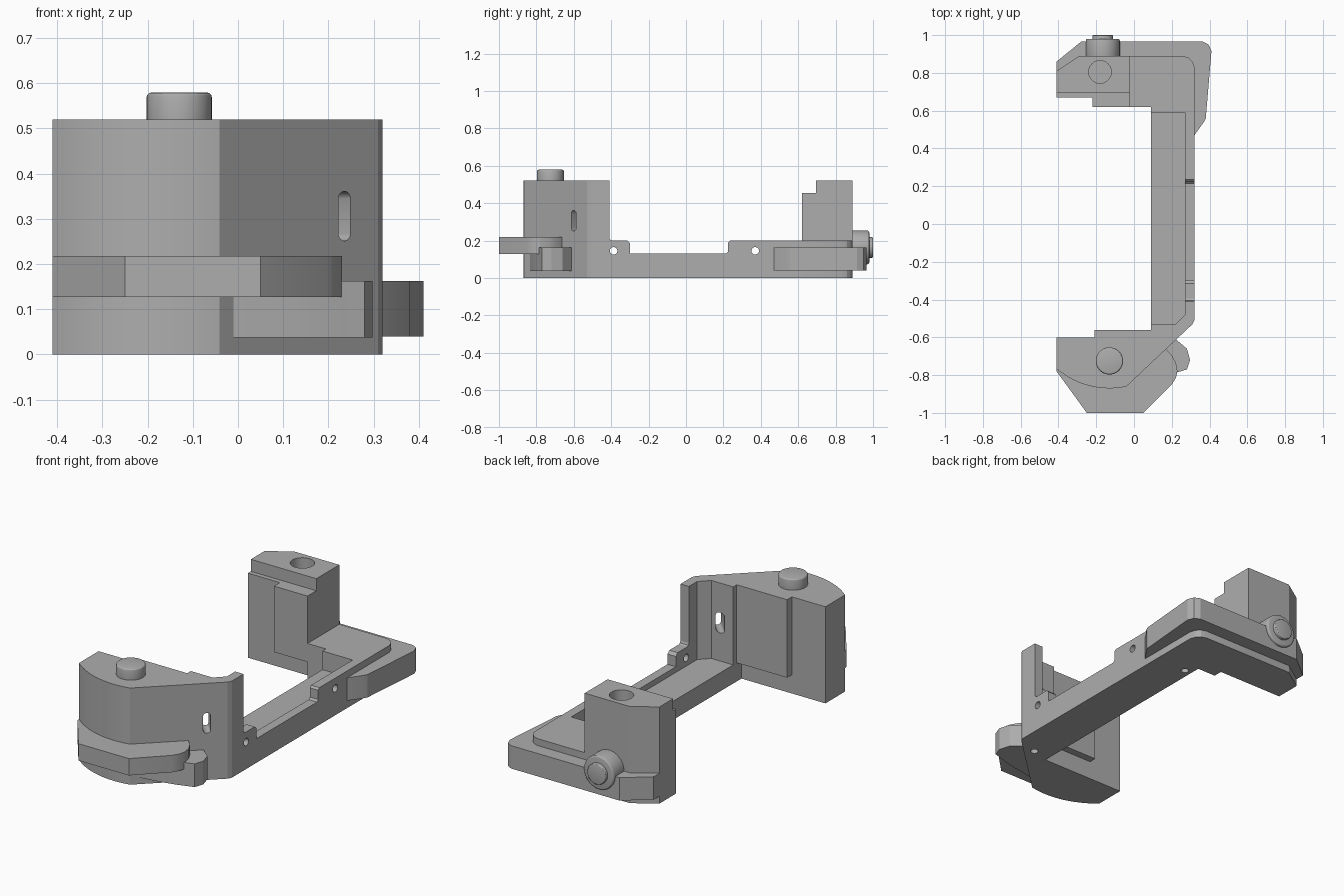
import bpy, bmesh, math
from mathutils import Vector, Matrix

cube = bpy.data.objects.get("Cube")
if cube:
    bpy.data.objects.remove(cube, do_unlink=True)

grey = bpy.data.materials.new("plain grey")
grey.use_nodes = True
COLOUR = (0.42, 0.42, 0.42, 1)
grey.diffuse_color = COLOUR
grey.node_tree.nodes["Principled BSDF"].inputs["Base Color"].default_value = COLOUR


def finish(name, bm):
    bmesh.ops.recalc_face_normals(bm, faces=bm.faces)
    mesh = bpy.data.meshes.new(name)
    bm.to_mesh(mesh)
    bm.free()
    mesh.materials.append(grey)
    ob = bpy.data.objects.new(name, mesh)
    bpy.context.collection.objects.link(ob)
    return ob


def prism(name, outline, low, high, axis="z"):
    """Extrude an outline: (x, y) along z, or (y, z) along x."""
    bm = bmesh.new()
    place = (lambda a, b, c: (a, b, c)) if axis == "z" else (lambda a, b, c: (c, a, b))
    face = bm.faces.new([bm.verts.new(place(a, b, low)) for a, b in outline])
    ext = bmesh.ops.extrude_face_region(bm, geom=[face])
    verts = [v for v in ext["geom"] if isinstance(v, bmesh.types.BMVert)]
    bmesh.ops.translate(bm, verts=verts, vec=place(0, 0, high - low))
    return finish(name, bm)


def box(name, x0, x1, y0, y1, z0, z1):
    return prism(name, [(x0, y0), (x1, y0), (x1, y1), (x0, y1)], z0, z1)


def cylinder(name, centre, radius, depth, direction=(0, 0, 1), bevel=0):
    bm = bmesh.new()
    turn = Vector(direction).to_track_quat("Z", "Y").to_matrix().to_4x4()
    bmesh.ops.create_cone(bm, cap_ends=True, segments=48, radius1=radius, radius2=radius,
                          depth=depth, matrix=Matrix.Translation(centre) @ turn)
    if bevel:
        rims = [e for e in bm.edges if any(len(f.verts) > 4 for f in e.link_faces)]
        bmesh.ops.bevel(bm, geom=rims, offset=bevel, segments=3, profile=0.5, affect="EDGES")
    return finish(name, bm)


def cut(ob, *cutters):
    for c in cutters:
        c.hide_render = True
        mod = ob.modifiers.new("cut", "BOOLEAN")
        mod.operation, mod.solver, mod.object = "DIFFERENCE", "EXACT", c
    graph = bpy.context.evaluated_depsgraph_get()
    mesh = bpy.data.meshes.new_from_object(ob.evaluated_get(graph))
    ob.modifiers.clear()
    ob.data = mesh
    for c in cutters:
        bpy.data.objects.remove(c, do_unlink=True)


# Front tower with rounded nose, diagonal side and thin return wall
nose = []
start, end = math.radians(229.5), math.radians(282)
for i in range(17):
    a = start + (end - start) * i / 16
    nose.append((-0.13 + 0.43 * math.cos(a), -0.44 + 0.43 * math.sin(a)))
nose[0] = (-0.41, nose[0][1])
front_tower = prism("front_tower", [(-0.41, -0.6)] + nose + [
    (0.31, -0.53), (0.32, -0.51), (0.32, -0.41), (0.27, -0.41), (0.27, -0.48),
    (0.22, -0.53), (0.09, -0.53), (0.09, -0.6)], 0, 0.52)

# Slot through the diagonal wall, made as a rounded bar
normal = Vector((0.69, -0.72, 0)).normalized()
along = Vector((-normal.y, normal.x, 0))
slot = []
for i in range(24):
    a = 2 * math.pi * (i + 0.5) / 24
    rise = 0.036 if math.sin(a) > 0 else -0.036
    slot.append((0.019 * math.cos(a), 0.019 * math.sin(a) + rise))
slot_cutter = prism("slot_cutter", slot, -0.16, 0.16)
slot_cutter.data.transform(Matrix.Translation((0.235, -0.6, 0.306)) @ Matrix((
    (along.x, 0, normal.x, 0), (along.y, 0, normal.y, 0), (0, 1, 0, 0), (0, 0, 0, 1))))
cut(front_tower, slot_cutter, cylinder("pin_cutter", (0.19, -0.57, 0), 0.02, 0.1))

box("front_inner_panel", -0.21, 0.09, -0.61, -0.56, 0.1, 0.52)
cylinder("front_top_boss", (-0.13, -0.725, 0.53), 0.072, 0.098, bevel=0.01)

# Strap round the front tower and the catch below it
prism("front_strap", [
    (-0.41, -0.65), (-0.41, -0.78), (-0.25, -1), (0.05, -1), (0.2, -0.85), (0.222, -0.815),
    (0.23, -0.78), (0.222, -0.735), (0.2, -0.695), (0.165, -0.66), (0, -0.7)], 0.127, 0.218)
prism("front_catch", [
    (-0.01, -0.78), (-0.01, -0.835), (0.12, -0.815), (0.2, -0.795), (0.23, -0.785),
    (0.28, -0.77), (0.297, -0.72), (0.28, -0.66), (0.215, -0.605), (0.12, -0.65)], 0.038, 0.163)

# Floor and outer side wall with a lowered middle
floor = box("floor", 0.09, 0.27, -0.53, 0.6, 0, 0.1)
cut(floor, cylinder("floor_pin_cutter", (0.13, 0.56, 0), 0.02, 0.1))
side_wall = prism("side_wall", [
    (-0.41, 0), (0.59, 0), (0.59, 0.2), (0.235, 0.2), (0.225, 0.19), (0.225, 0.14),
    (0.215, 0.13), (-0.3, 0.13), (-0.3, 0.185), (-0.315, 0.2), (-0.395, 0.2),
    (-0.406, 0.205), (-0.41, 0.215)], 0.27, 0.32, "x")
cut(side_wall, cylinder("back_hole_cutter", (0.3, 0.37, 0.145), 0.02, 0.2, (1, 0, 0)))
cut(side_wall, cylinder("front_hole_cutter", (0.3, -0.387, 0.145), 0.02, 0.2, (1, 0, 0)))

# Back corner block
prism("back_base", [
    (-0.02, 0.62), (0.09, 0.62), (0.09, 0.59), (0.32, 0.59), (0.32, 0.83), (0.31, 0.86),
    (0.29, 0.88), (0.26, 0.89), (-0.02, 0.89)], 0, 0.2)

# Back tower, stepped at the top, with a blind hole
back_tower = prism("back_tower", [
    (-0.41, 0.695), (-0.02, 0.695), (-0.02, 0.89), (-0.29, 0.89), (-0.41, 0.81)], 0, 0.52)
cut(back_tower, cylinder("socket_cutter", (-0.18, 0.805, 0.52), 0.06, 0.2))
box("back_tower_step", -0.41, -0.02, 0.67, 0.695, 0, 0.455)
box("back_inner_panel", -0.22, -0.02, 0.62, 0.67, 0.1, 0.455)

# Strap round the back corner
prism("back_strap", [
    (-0.41, 0.78), (-0.41, 0.86), (-0.28, 0.965), (0.365, 0.965), (0.395, 0.95),
    (0.41, 0.915), (0.38, 0.56), (0.37, 0.54), (0.32, 0.47), (0.3, 0.47),
    (0.3, 0.8), (0.2, 0.86), (-0.3, 0.86)], 0.04, 0.163)

# Round knob on the back
cylinder("knob", (-0.165, 0.92, 0.163), 0.09, 0.12, (0, 1, 0), bevel=0.01)
cylinder("knob_button", (-0.165, 0.97, 0.163), 0.055, 0.06, (0, 1, 0), bevel=0.006)

# Smooth round surfaces, keep hard edges
for ob in bpy.context.collection.objects:
    if ob.type == "MESH" and grey.name in ob.data.materials:
        for poly in ob.data.polygons:
            poly.use_smooth = True
        ob.data.set_sharp_from_angle(angle=math.radians(20))
